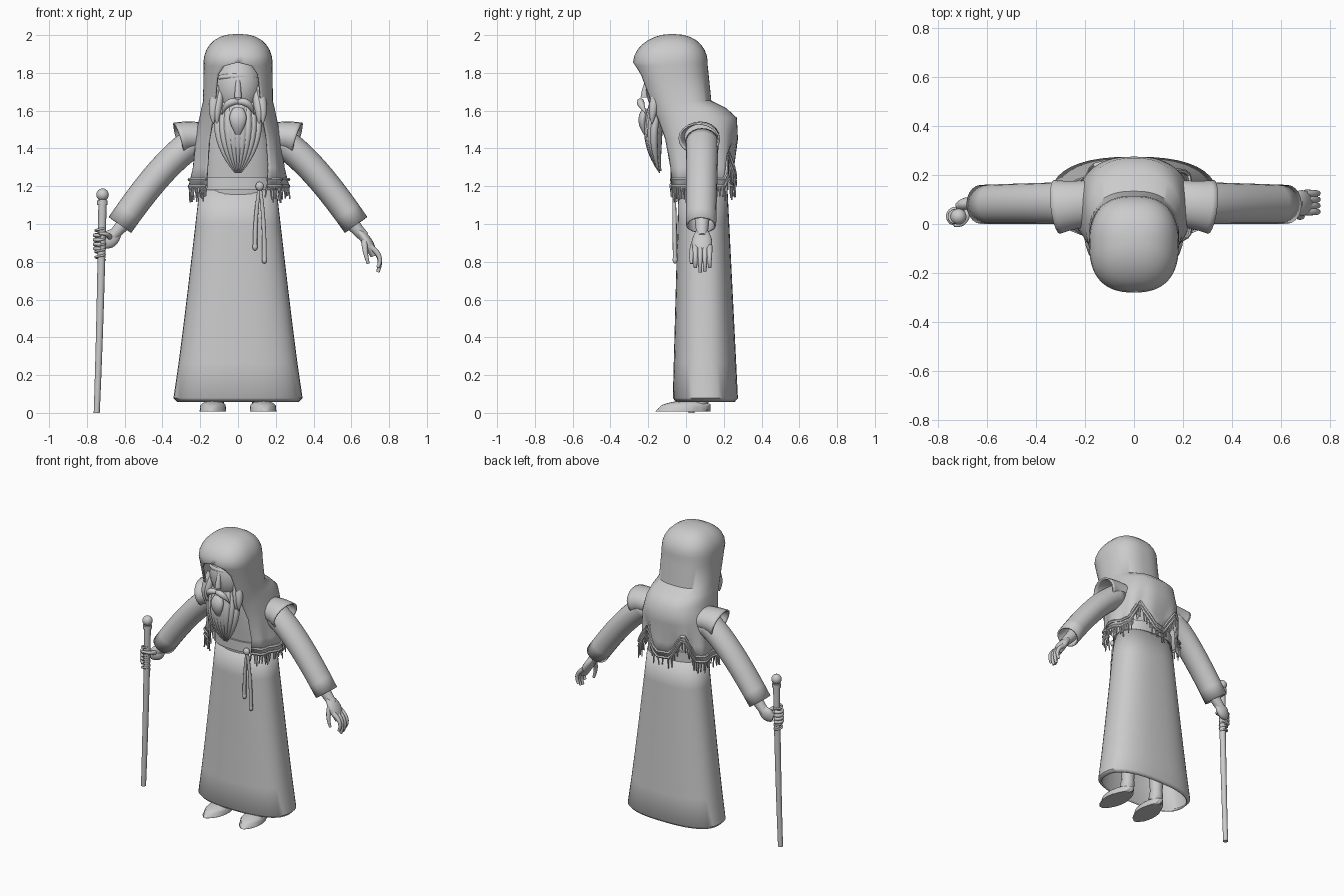
import bpy, bmesh, math, random
from mathutils import Vector

random.seed(4)
if "Cube" in bpy.data.objects:
    bpy.data.objects.remove(bpy.data.objects["Cube"], do_unlink=True)

GREY = (.6, .6, .6, 1)
clay = bpy.data.materials.new("plain grey")
clay.use_nodes = True
clay.diffuse_color = GREY
clay.node_tree.nodes["Principled BSDF"].inputs["Base Color"].default_value = GREY

SIDEWAYS, UPRIGHT = Vector((0, 1, 0)), Vector((0, 0, 1))


def finish(name, bm, thickness=0):
    """Turn a bmesh into a smooth-shaded object, optionally with cloth thickness."""
    bmesh.ops.recalc_face_normals(bm, faces=bm.faces)
    mesh = bpy.data.meshes.new(name)
    bm.to_mesh(mesh)
    bm.free()
    mesh.materials.append(clay)
    obj = bpy.data.objects.new(name, mesh)
    bpy.context.collection.objects.link(obj)
    if thickness:
        cloth = obj.modifiers.new("cloth", "SOLIDIFY")
        cloth.thickness = thickness
        cloth.offset = 0
    bpy.ops.object.select_all(action="DESELECT")
    obj.select_set(True)
    bpy.context.view_layer.objects.active = obj
    bpy.ops.object.shade_smooth_by_angle(angle=math.radians(50))
    return obj


def loft(bm, rings, closed=True, caps=True):
    """Skin a list of equally long point rings."""
    loops = [[bm.verts.new(point) for point in ring] for ring in rings]
    count = len(loops[0])
    for lower, upper in zip(loops, loops[1:]):
        for i in range(count if closed else count - 1):
            j = (i + 1) % count
            bm.faces.new((lower[i], lower[j], upper[j], upper[i]))
    if caps:
        bm.faces.new(loops[0])
        bm.faces.new(loops[-1])


def mix(a, b, t):
    return a + (b - a) * t


def steps(count):
    return [k / count for k in range(count + 1)]


def sweep(bm, path, radius, flat=1, ref=SIDEWAYS, sides=12, caps=True):
    """Tube along a path; radius is a rule of t, flat scales it along ref."""
    rings = []
    last = len(path) - 1
    for i, point in enumerate(path):
        along = (path[min(i + 1, last)] - path[max(i - 1, 0)]).normalized()
        across = ref.cross(along).normalized()
        other = along.cross(across) * flat
        size = radius(i / last)
        turns = [math.tau * t for t in steps(sides)[:-1]]
        rings.append([point + (across * math.cos(a) + other * math.sin(a)) * size for a in turns])
    loft(bm, rings, caps=caps)


def bent(start, bend, end, count=10):
    """Curved path that leaves start towards bend and arrives at end."""
    start, bend, end = Vector(start), Vector(bend), Vector(end)
    return [mix(mix(start, bend, t), mix(bend, end, t), t) for t in steps(count)]


def taper(first, last):
    return lambda t: mix(first, last, t)


def leaf(size):
    """Radius rule that is fullest in the middle and pointed at the tip."""
    return lambda t: size * (.1 + .9 * math.sin(math.pi * mix(.2, 1, t)))


def tube(name, path, radius, flat=1, ref=SIDEWAYS, caps=True, thickness=0):
    bm = bmesh.new()
    sweep(bm, path, radius, flat, ref, 20, caps)
    return finish(name, bm, thickness)


def ball(name, place, size):
    bm = bmesh.new()
    bmesh.ops.create_uvsphere(bm, u_segments=20, v_segments=12, radius=1)
    bmesh.ops.scale(bm, vec=size, verts=bm.verts)
    bmesh.ops.translate(bm, vec=place, verts=bm.verts)
    return finish(name, bm)


def section(angle, z, width, front, back):
    """Point on a rounded horizontal section; angle zero is the middle of the back."""
    def soften(value):
        return math.copysign(abs(value) ** .8, value)
    reach = (back - front) / 2
    return Vector((soften(math.sin(angle)) * width, front + reach + soften(math.cos(angle)) * reach, z))


def body(name, rows, caps=True, thickness=0):
    bm = bmesh.new()
    loft(bm, [[section(math.tau * t, *row) for t in steps(40)[:-1]] for row in rows], caps=caps)
    return finish(name, bm, thickness)


# Robe: open skirt with a rolled hem, torso and belt
skirt = [(mix(.08, 1.18, t), mix(.337, .2, t ** .9), mix(-.065, -.035, t), mix(.27, .215, t)) for t in steps(6)]
body("robe_skirt", [(.062, .32, -.05, .255)] + skirt, caps=False, thickness=.01)
body("robe_torso", [(mix(1.15, 1.6, t), .19 - .11 * t ** 4, -.04 - .05 * t, .21 - .11 * t ** 4) for t in steps(6)])
body("belt", [(z, .2, -.062, .225) for z in (1.18, 1.25)])

# Hood dome, then the cloth rows: height, width, front, back, half opening
cloth = []
for t in steps(7):
    round_out = math.sin(math.pi / 2 * mix(.06, 1, t))
    cloth.append((1.855 + .145 * math.cos(math.pi / 2 * t), .178 * round_out ** .9,
                  -.08 - .195 * round_out ** 1.2, -.08 + .19 * round_out ** .9, 0))
cloth += [(1.838, .178, -.27, .11, .07), (1.79, .178, -.255, .115, .105), (1.65, .18, -.21, .13, .12),
          (1.61, .19, -.2, .21, .12), (1.56, .2, -.18, .265, .13), (1.45, .225, -.14, .27, .15),
          (1.3, .235, -.11, .245, .16), (1.2, .255, -.1, .25, .16)]


def cloth_point(row, t):
    """Point on a cloth row; t runs from one front edge around the back to the other."""
    *shape, gap = row
    angle = mix(-1, 1, t) * (math.pi - math.asin((gap / row[1]) ** 1.25))
    point = section(angle, *shape)
    # Two raised notches and soft folds grow towards the hem
    hang = max(0, 1.45 - point.z) * 4
    point.z += .16 * hang * max(0, 1 - 2.6 * abs(abs(angle) - .5))
    fold = .05 * hang * math.sin(9 * angle)
    return point + Vector((point.x, point.y, 0)) * fold


around = steps(56)
bm = bmesh.new()
loft(bm, [[cloth_point(row, t) for t in around] for row in cloth], closed=False, caps=False)
bm.verts.ensure_lookup_table()
bm.faces.new(bm.verts[:len(around)])
bmesh.ops.remove_doubles(bm, verts=bm.verts, dist=.0005)
finish("hood_and_shawl", bm, thickness=.01)

# Braided hem bands and tassels
bm = bmesh.new()
hem = [cloth_point(cloth[-1], t) for t in around]
for lift in (0, .035):
    sweep(bm, [point + UPRIGHT * lift for point in hem], taper(.01, .01), ref=UPRIGHT, sides=6)
for t in steps(64):
    top = cloth_point(cloth[-1], t)
    drop = Vector((random.uniform(-.01, .01), 0, -random.uniform(.05, .09)))
    sweep(bm, [top, top + drop / 2, top + drop], taper(.006, .004), sides=5)
finish("shawl_fringe", bm)

# Head and face
ball("head", (0, -.1, 1.73), (.125, .115, .16))
tube("nose", bent((0, -.195, 1.78), (0, -.22, 1.72), (0, -.22, 1.67)), taper(.01, .02))
tube("brow", bent((-.1, -.16, 1.775), (0, -.23, 1.79), (.1, -.16, 1.775)), leaf(.016), ref=UPRIGHT)

# Beard: a full core covered in tapering locks
tube("beard_core", bent((0, -.15, 1.66), (0, -.2, 1.45), (0, -.135, 1.28)), leaf(.095), flat=.5)
bm = bmesh.new()
for t in steps(8):
    across = mix(-1, 1, t)
    recess = .04 * across ** 2
    sweep(bm, bent((across * .095, recess - .18, 1.64), (across * .14, recess - .24, 1.45),
                   (across * .015, -.14, 1.27)), leaf(.02))
finish("beard_locks", bm)
tube("chin_tuft", bent((0, -.21, 1.61), (0, -.25, 1.55), (0, -.21, 1.46)), leaf(.045), flat=.5)

for side, name in ((-1, "right_"), (1, "left_")):
    def at(x, y, z):
        return side * x, y, z

    tube(name + "moustache", bent(at(0, -.235, 1.645), at(.06, -.255, 1.66), at(.085, -.21, 1.58)),
         leaf(.02), ref=UPRIGHT)
    bm = bmesh.new()
    for shift in (0, .02):
        sweep(bm, bent(at(.11 - shift, -.15, 1.73 - shift), at(.14 - shift, -.18, 1.6), at(.13 - shift, -.18, 1.53)),
              leaf(.025))
    finish(name + "whiskers", bm)

    # Flared shoulder cap, sleeve and wrist
    tube(name + "shoulder_cap", bent(at(.13, .09, 1.44), at(.23, .08, 1.48), at(.315, .07, 1.45)),
         lambda t: .072 + .013 * t ** 3, flat=1.25, caps=False, thickness=.01)
    tube(name + "sleeve", bent(at(.22, .085, 1.44), at(.38, .085, 1.35), at(.625, .08, .995)),
         taper(.075, .068), flat=1.1, caps=False, thickness=.01)
    tube(name + "wrist", bent(at(.55, .085, 1.08), at(.6, .085, 1), at(.67, .085, .93)), taper(.045, .028))

    # Leg and pointed flat-soled shoe
    tube(name + "leg", bent(at(.12, .08, .03), at(.12, .08, .2), at(.11, .1, .5)), taper(.035, .06))
    bm = bmesh.new()
    sweep(bm, bent(at(.12, .13, .04), at(.13, 0, .035), at(.145, -.16, .015)),
          lambda t: .012 + .058 * math.sin(math.pi * t ** 1.2) ** .6, flat=.5, ref=UPRIGHT, sides=20)
    for vert in bm.verts:
        sole = vert.co.z < .035
        vert.co.z = .008 if sole else vert.co.z
    finish(name + "shoe", bm)
    tube(name + "shoe_collar", bent(at(.12, .07, .05), at(.12, .08, .08), at(.12, .08, .1)), taper(.045, .045))

# Open left hand
tube("left_palm", bent((.64, .085, .96), (.69, .085, .91), (.72, .085, .83)),
     lambda t: .018 + .01 * math.sin(math.pi * t), flat=1.9)
bm = bmesh.new()
for k, length in enumerate((.09, .115, .11, .09)):
    y = .05 + .025 * k
    sweep(bm, bent((.7, y, .88), (.775, y, .83), (.74, y, .86 - length)), taper(.016, .009))
sweep(bm, bent((.67, .05, .91), (.67, .02, .85), (.69, .03, .79)), taper(.018, .008))
finish("left_fingers", bm)

# Staff with knob, its axis centred on the grip
GRIP = Vector((-.73, .03, .9))


def circle(angle, radius, z):
    return Vector((GRIP.x + radius * math.cos(angle), GRIP.y + radius * math.sin(angle), z))


tube("staff", bent((-.748, GRIP.y, 0), (-.728, GRIP.y, .5), (-.717, GRIP.y, 1.14)), taper(.016, .022))
tube("staff_collar", bent((-.718, GRIP.y, 1.1), (-.718, GRIP.y, 1.11), (-.718, GRIP.y, 1.125)), taper(.028, .028))
ball("staff_knob", (-.717, GRIP.y, 1.155), [.033] * 3)

# Cord wound round the grip, and the right hand holding it
coil = [circle(t * math.tau * 6, .025, mix(.81, .98, t)) for t in steps(80)]
tube("grip_cord", coil, taper(.006, .006), ref=UPRIGHT)
tube("right_palm", bent((-.64, .085, .96), (-.68, .085, .91), (-.72, .07, .9)),
     lambda t: .028 + .018 * math.sin(math.pi * t), flat=.6)
bm = bmesh.new()
for t in steps(3):
    curl = [circle(mix(1.4, 4.9, s), .028, mix(.87, .94, t)) for s in steps(8)]
    sweep(bm, curl, taper(.013, .008), ref=UPRIGHT)
sweep(bm, bent((-.68, .065, .93), (-.68, -.01, .95), (-.735, -.005, .95)), taper(.015, .007), ref=UPRIGHT)
finish("right_fingers", bm)

# Hanging belt cords
ball("cord_knot", (.115, -.07, 1.2), (.022, .018, .024))
for x, end in ((.09, .88), (.14, .81)):
    tube("belt_cord", bent((.115, -.065, 1.2), (x, -.06, 1.05), (x, -.058, end)), taper(.009, .012))
    ball("cord_end", (x, -.058, end), (.014, .013, .02))
